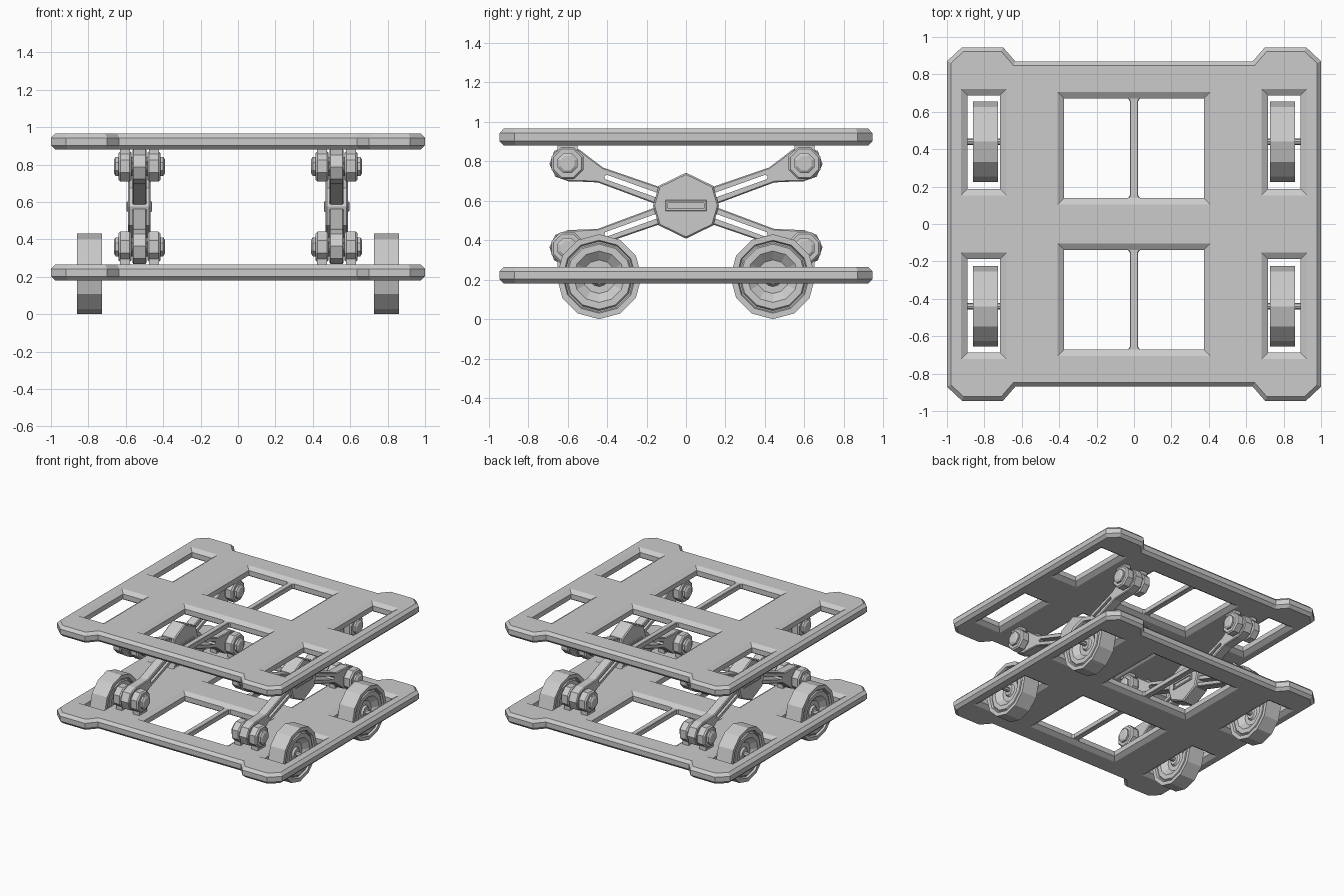
import bpy, bmesh, math
from mathutils import Vector, Matrix

if "Cube" in bpy.data.objects:
    bpy.data.objects.remove(bpy.data.objects["Cube"])


def finish(bm, name):
    bmesh.ops.remove_doubles(bm, verts=bm.verts, dist=1e-5)
    bmesh.ops.recalc_face_normals(bm, faces=bm.faces)
    me = bpy.data.meshes.new(name)
    bm.to_mesh(me)
    bm.free()
    ob = bpy.data.objects.new(name, me)
    bpy.context.collection.objects.link(ob)
    return ob


def offset(pts, d):
    """Mitred outward offset of a counter-clockwise polygon."""
    out, n = [], len(pts)
    for i in range(n):
        p = Vector(pts[i])
        a = (p - Vector(pts[i - 1])).normalized()
        b = (Vector(pts[(i + 1) % n]) - p).normalized()
        n1, n2 = Vector((a.y, -a.x)), Vector((b.y, -b.x))
        out.append(p + (n1 + n2) / (1 + n1.dot(n2)) * d)
    return out


def prism(name, outer, holes, levels, axis='z', at=(0, 0, 0)):
    """Stack a profile with holes; levels are (height, outline offset, hole offset)."""
    bm = bmesh.new()
    at = Vector(at)
    cap_edges = {0: [], len(levels) - 1: []}
    for k, loop in enumerate([outer] + holes):
        rings = []
        for h, d_out, d_hole in levels:
            pts = offset(loop, d_out if k == 0 else d_hole)
            rings.append([bm.verts.new(at + Vector((p.x, p.y, h) if axis == 'z' else (h, p.x, p.y)))
                          for p in pts])
        n = len(loop)
        for r0, r1 in zip(rings, rings[1:]):
            for i in range(n):
                j = (i + 1) % n
                bm.faces.new((r0[i], r0[j], r1[j], r1[i]))
        for li in cap_edges:
            cap_edges[li] += [bm.edges.get((rings[li][i], rings[li][(i + 1) % n])) for i in range(n)]
    for edges in cap_edges.values():
        bmesh.ops.triangle_fill(bm, edges=edges, use_beauty=True)
    return finish(bm, name)


def rect(x0, x1, y0, y1):
    return [(x0, y0), (x1, y0), (x1, y1), (x0, y1)]


def ngon(r, n, phase=0.0):
    return [(r * math.cos(phase + 2 * math.pi * i / n), r * math.sin(phase + 2 * math.pi * i / n))
            for i in range(n)]


def both(h, bevel):
    """Symmetric chamfered thickness."""
    return [(-h, -bevel, 0), (-h + bevel, 0, 0), (h - bevel, 0, 0), (h, -bevel, 0)]


# Plates: chamfered deck with projecting corners, windows and wheel slots
corner = [(1, .87), (.92, .945), (.70, .945), (.635, .87)]
outline = (corner + [(-x, y) for x, y in corner[::-1]]
           + [(-x, -y) for x, y in corner] + [(x, -y) for x, y in corner[::-1]])
holes = []
for s in (-1, 1):
    holes.append(rect(-.373, .373, *sorted((s * .14, s * .67))))
    for t in (-1, 1):
        holes.append(rect(*sorted((t * .717, t * .89)), *sorted((s * .188, s * .688))))
plate_levels = [(-.0425, -.022, .035), (-.02, 0, 0), (.02, 0, 0), (.0425, -.022, .035)]
for name, z in (("lower", .2225), ("upper", .9225)):
    prism(name + "_plate", outline, holes, plate_levels, at=(0, 0, z))
    for s in (-1, 1):
        bar = [(-.04, -.275), (.04, -.275), (.022, -.252), (.022, .252),
               (.04, .275), (-.04, .275), (-.022, .252), (-.022, -.252)]
        prism(name + "_window_bar", bar, [], both(.02, .004), at=(0, s * .405, z))

# Wheels: twelve-sided lathe with stepped rim and dished centre
half = [(.067, .215), (.067, .185), (.052, .179), (.052, .172), (.062, .165),
        (.062, .13), (.025, .085), (.025, .05), (.04, .04), (.04, 0)]
profile = [(-x, r) for x, r in half[::-1]] + half
for sx in (-1, 1):
    for sy in (-1, 1):
        c = (sx * .793, sy * .44, .215)
        bm = bmesh.new()
        vs = [bm.verts.new((x, 0, r)) for x, r in profile]
        es = [bm.edges.new(p) for p in zip(vs, vs[1:])]
        bmesh.ops.spin(bm, geom=vs + es, cent=(0, 0, 0), axis=(1, 0, 0),
                       angle=2 * math.pi, steps=12)
        bmesh.ops.translate(bm, verts=bm.verts, vec=c)
        finish(bm, "wheel")
        prism("axle", ngon(.018, 8), [], [(-.11, 0, 0), (.11, 0, 0)], 'x', c)

# Scissor linkages, one each side
MID = .575
PIN_Y, PIN_Z = .60, .215
angle = math.atan2(PIN_Z, PIN_Y)
reach = math.hypot(PIN_Y, PIN_Z)
arm = [(.08, -.045), (.46, -.04), (.545, -.066), (reach - .035, -.085), (reach + .035, -.085),
       (reach + .085, -.035), (reach + .085, .035), (reach + .035, .085),
       (reach - .035, .085), (.545, .066), (.46, .04), (.08, .045)]
slot = [(.12, -.012), (.43, -.012), (.44, 0), (.43, .012), (.12, .012)]
hub = [(.167, 0), (.138, .1), (0, .167), (-.138, .1),
       (-.167, 0), (-.138, -.1), (0, -.167), (.138, -.1)]
lug_shape = ngon(.088, 8, math.pi / 8)

for sx in (-1, 1):
    x = sx * .527
    prism("pivot_hub", hub, [], both(.06, .008), 'x', (x, 0, MID))
    for t in (-1, 1):
        # Raised slotted frame on each hub face
        prism("hub_frame", rect(-.105, .105, -.028, .028), [rect(-.09, .09, -.014, .014)],
              [(-.006, 0, 0), (.004, 0, 0), (.008, -.004, 0)] if t > 0 else
              [(-.008, -.004, 0), (-.004, 0, 0), (.006, 0, 0)], 'x', (x + t * .06, 0, MID))
    for sy in (-1, 1):
        for sz in (-1, 1):
            # Slotted arm, rotated from the hub to its pin
            a = prism("scissor_arm", arm, [slot], both(.038, .006), 'x')
            turn = math.atan2(sz * PIN_Z, sy * PIN_Y)
            a.data.transform(Matrix.Translation((x, 0, MID)) @ Matrix.Rotation(turn, 4, 'X'))
            pin = Vector((x, sy * PIN_Y, MID + sz * PIN_Z))
            # Bracket lugs with feet reaching the plate
            for t in (-1, 1):
                lug = pin + Vector((t * .077, 0, 0))
                prism("bracket_lug", lug_shape, [], both(.035, .01), 'x', lug)
                prism("lug_foot", rect(-.05, .05, *sorted((sz * .04, sz * .11))), [],
                      [(-.027, 0, 0), (.027, 0, 0)], 'x', lug)
            # Bolt with chamfered heads
            prism("pivot_bolt", ngon(.055, 8, math.pi / 8), [],
                  [(-.137, -.015, 0), (-.127, 0, 0), (.127, 0, 0), (.137, -.015, 0)], 'x', pin)
